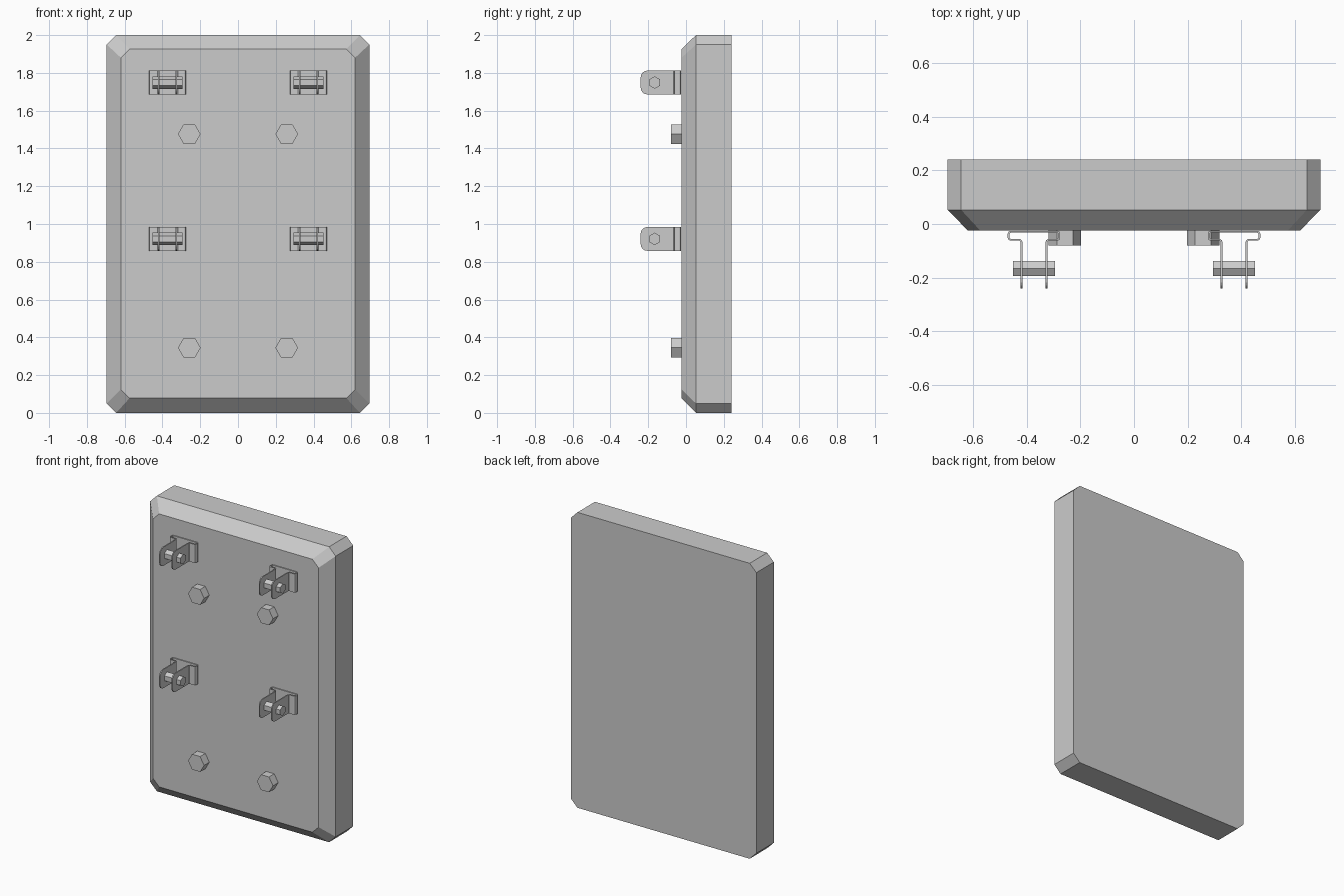
import bpy, bmesh, math
from mathutils import Vector

if "Cube" in bpy.data.objects:
    bpy.data.objects.remove(bpy.data.objects["Cube"])


def make_object(name, verts, faces):
    mesh = bpy.data.meshes.new(name)
    mesh.from_pydata(verts, [], faces)
    bm = bmesh.new()
    bm.from_mesh(mesh)
    bmesh.ops.recalc_face_normals(bm, faces=bm.faces)
    bm.to_mesh(mesh)
    bm.free()
    obj = bpy.data.objects.new(name, mesh)
    bpy.context.collection.objects.link(obj)
    return obj


def loft(name, rings):
    """Join equal-length rings of points and cap both ends."""
    n = len(rings[0])
    verts = [v for ring in rings for v in ring]
    faces = [tuple(range(n)), tuple(range(len(verts) - n, len(verts)))]
    for r in range(len(rings) - 1):
        a, b = r * n, (r + 1) * n
        faces += [(a + i, a + (i + 1) % n, b + (i + 1) % n, b + i) for i in range(n)]
    return make_object(name, verts, faces)


def octagon(y, hx, z0, z1, c):
    return [(-hx + c, y, z0), (hx - c, y, z0), (hx, y, z0 + c), (hx, y, z1 - c),
            (hx - c, y, z1), (-hx + c, y, z1), (-hx, y, z1 - c), (-hx, y, z0 + c)]


def hexagon(radius, start):
    return [(radius * math.cos(start + i * math.pi / 3),
             radius * math.sin(start + i * math.pi / 3)) for i in range(6)]


# Panel with cut corners and a bevelled front
loft("panel", [octagon(0.24, 0.695, 0, 2, 0.05),
               octagon(0.053, 0.695, 0, 2, 0.05),
               octagon(-0.024, 0.62, 0.078, 1.926, 0.046)])

# Hexagonal bolt heads
for x in (-0.258, 0.258):
    for z in (0.345, 1.476):
        loft("bolt_head", [[(x + u, y, z + v) for u, v in hexagon(0.06, 0)]
                           for y in (-0.02, -0.08)])

HALF, SHEET, EAR_X = 0.063, 0.007, 0.046


def bracket(cx, cz):
    # Folded sheet base: back plate curling round into the two ears
    half = [(EAR_X, -0.070), (0.048, -0.063), (0.053, -0.059), (0.086, -0.059),
            (0.092, -0.057), (0.0945, -0.052), (0.0945, -0.036),
            (0.092, -0.031), (0.086, -0.029)]
    path = half + [(-x, y) for x, y in reversed(half)]
    n = len(path)
    verts = [(cx + x, y, cz + s) for s in (-HALF, HALF) for x, y in path]
    base = make_object("bracket_base", verts,
                       [(i, i + 1, n + i + 1, n + i) for i in range(n - 1)])
    mod = base.modifiers.new("thickness", "SOLIDIFY")
    mod.thickness = SHEET
    mod.offset = 0

    # Ears with rounded front corners
    r, tip = 0.035, -0.24
    arc = [(tip + r - r * math.sin(a), HALF - r + r * math.cos(a))
           for a in [i * math.pi / 8 for i in range(5)]]
    outline = [(-0.069, HALF)] + arc + [(y, -z) for y, z in reversed(arc)] + [(-0.069, -HALF)]
    for side in (-1, 1):
        loft("bracket_ear", [[(cx + side * EAR_X + d, y, cz + z) for y, z in outline]
                             for d in (-SHEET / 2, SHEET / 2)])

    # Cross pin through both ears
    loft("bracket_pin", [[(cx + d, -0.166 + u, cz + v) for u, v in hexagon(0.033, math.pi / 6)]
                         for d in (-0.079, 0.079)])


for x in (-0.373, 0.373):
    for z in (0.921, 1.749):
        bracket(x, z)
